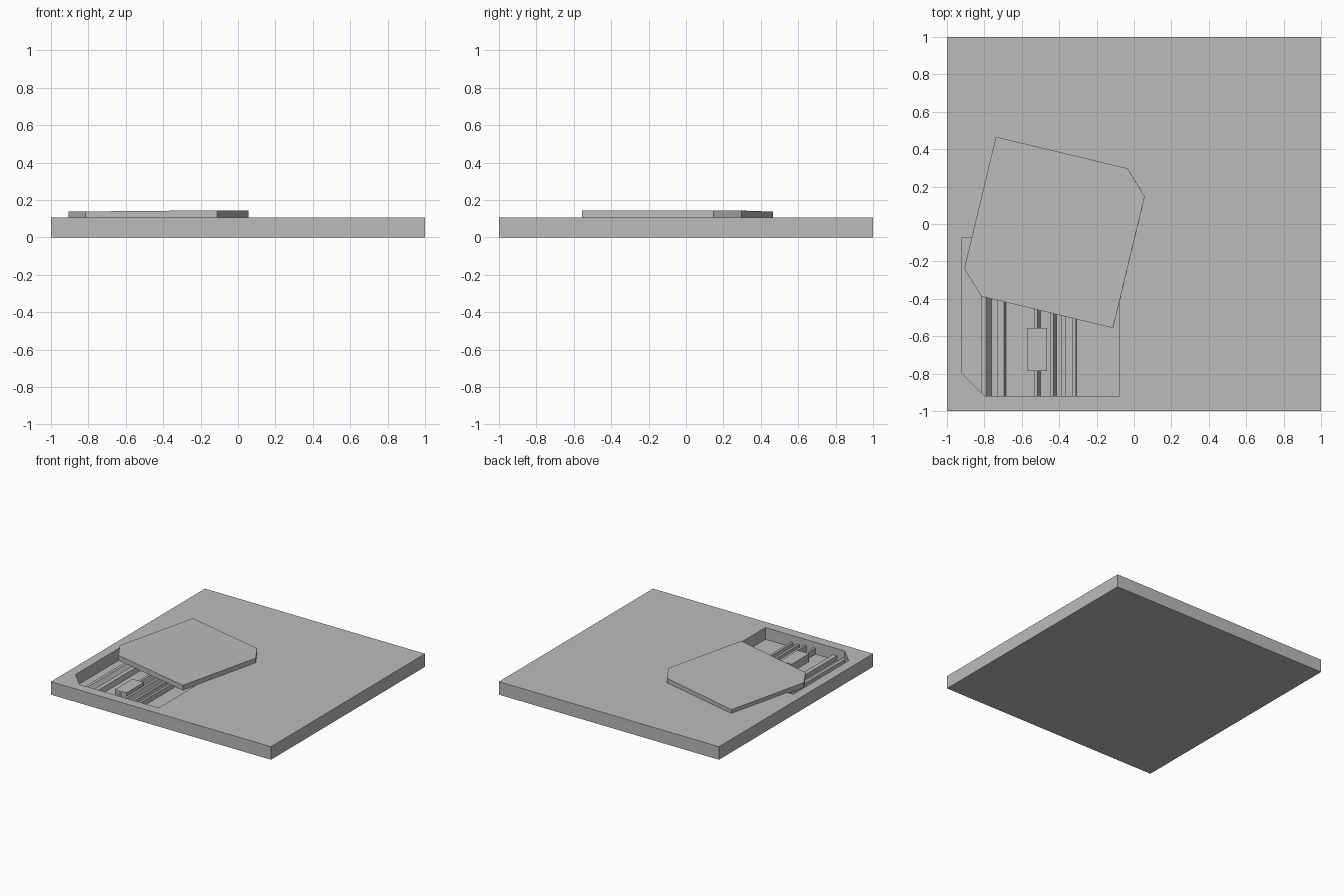
import bpy, bmesh, math

cube = bpy.data.objects.get("Cube")
if cube:
    bpy.data.objects.remove(cube, do_unlink=True)

grey = bpy.data.materials.new("plain grey")
grey.use_nodes = True
grey.diffuse_color = (0.5, 0.5, 0.5, 1)
grey.node_tree.nodes["Principled BSDF"].inputs["Base Color"].default_value = (0.5, 0.5, 0.5, 1)

TOP, FLOOR = 0.107, 0.01


def finish(name, bm):
    bmesh.ops.recalc_face_normals(bm, faces=bm.faces)
    mesh = bpy.data.meshes.new(name)
    bm.to_mesh(mesh)
    bm.free()
    mesh.materials.append(grey)
    obj = bpy.data.objects.new(name, mesh)
    bpy.context.scene.collection.objects.link(obj)
    return obj


def ring(bm, points, z):
    return [bm.verts.new((x, y, z)) for x, y in points]


def walls(bm, low, high):
    for i in range(len(low)):
        j = (i + 1) % len(low)
        bm.faces.new((low[i], low[j], high[j], high[i]))


def prism(name, points, z0, z1):
    bm = bmesh.new()
    low, high = ring(bm, points, z0), ring(bm, points, z1)
    bm.faces.new(low)
    bm.faces.new(high)
    walls(bm, low, high)
    return finish(name, bm)


def hatch_outline(h, c):
    # square with two opposite corners cut off
    return [(-h, h), (-h, c - h), (c - h, -h), (h, -h), (h, h - c), (h - c, h)]


# Slab with a sunken pit
square = [(-1, -1), (1, -1), (1, 1), (-1, 1)]
pit = [(x - 0.5, y - 0.4975) for x, y in hatch_outline(0.4215, 0.124)]
bm = bmesh.new()
base, rim = ring(bm, square, 0), ring(bm, square, TOP)
pit_floor, pit_rim = ring(bm, pit, FLOOR), ring(bm, pit, TOP)
bm.faces.new(base)
bm.faces.new(pit_floor)
walls(bm, base, rim)
walls(bm, pit_floor, pit_rim)
loops = [bm.edges.get((r[i - 1], r[i])) for r in (rim, pit_rim) for i in range(len(r))]
bmesh.ops.triangle_fill(bm, edges=loops, use_beauty=True, use_dissolve=False)
finish("slab", bm)

# Displaced cover, turned and slightly tilted
cover = prism("hatch_cover", hatch_outline(0.424, 0.124), -0.021, 0.021)
cover.location = (-0.425, -0.045, 0.12)
cover.rotation_euler = (0, math.radians(-0.48), math.radians(-13.5))


def duct(name, left, crest, right, height):
    # long strip with a steep left side and a sloping right side
    bm = bmesh.new()
    ends = []
    for y in (-0.919, -0.077):
        section = [(left, FLOOR), (left, height), (crest, height), (right, FLOOR)]
        ends.append([bm.verts.new((x, y, z)) for x, z in section])
        bm.faces.new(ends[-1])
    walls(bm, *ends)
    return finish(name, bm)


# Ducts along the pit floor
ducts = [(-0.815, -0.79, -0.762, 0.05), (-0.73, -0.694, -0.685, 0.05),
         (-0.535, -0.515, -0.5, 0.06), (-0.45, -0.43, -0.415, 0.06),
         (-0.387, -0.367, -0.365, 0.05), (-0.33, -0.31, -0.308, 0.05)]
for number, sizes in enumerate(ducts, 1):
    duct(f"duct_{number}", *sizes)

# Junction box
prism("junction_box", [(-0.57, -0.785), (-0.465, -0.785), (-0.465, -0.555), (-0.57, -0.555)],
      FLOOR, 0.075)
